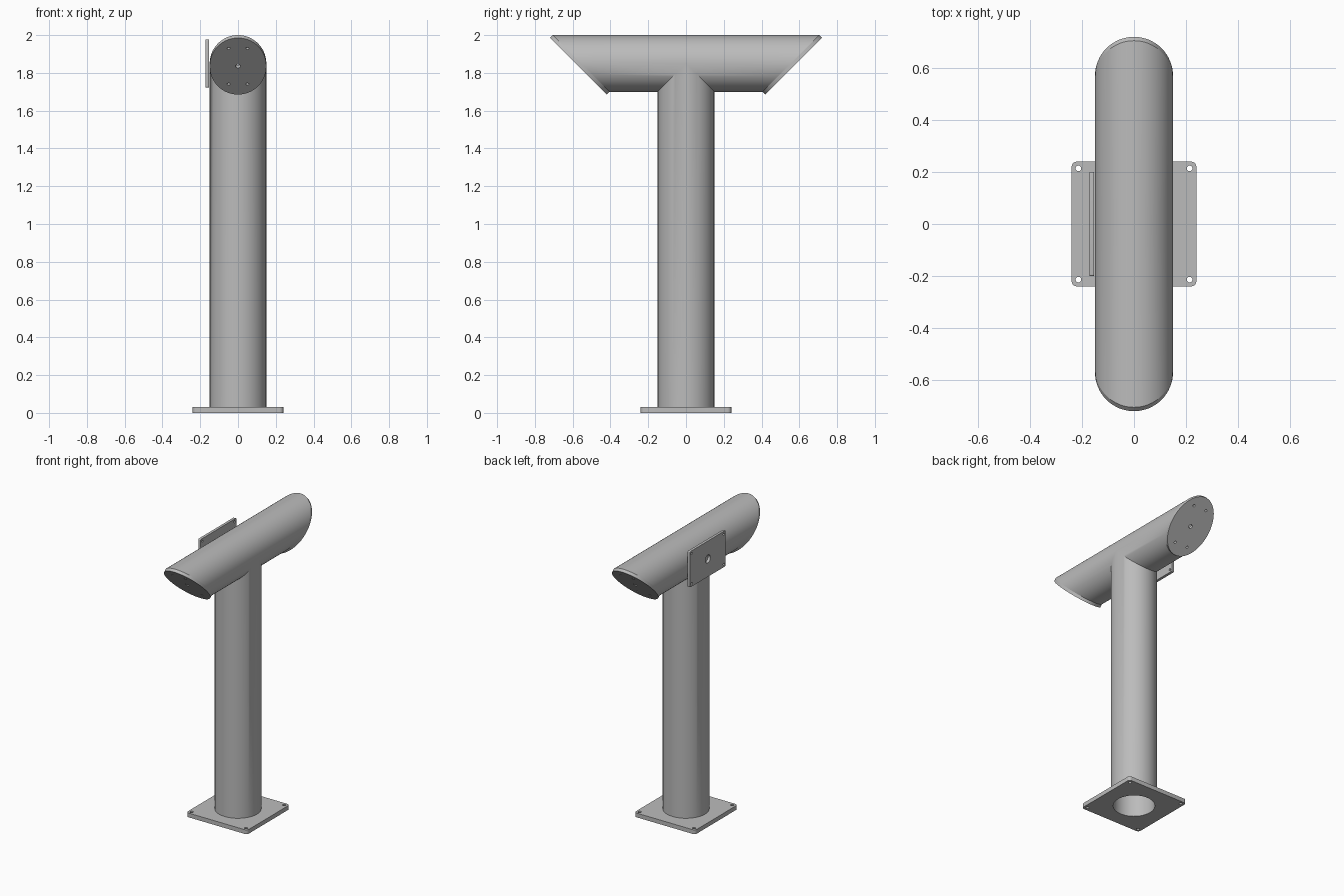
import bpy, bmesh
from math import sin, cos, pi, sqrt, radians
from mathutils import Matrix, Vector

cube = bpy.data.objects.get("Cube")
if cube:
    bpy.data.objects.remove(cube)

STEEL = (0.5, 0.5, 0.5, 1)
steel = bpy.data.materials.new("grey_steel")
steel.use_nodes = True
steel.diffuse_color = STEEL
steel.node_tree.nodes["Principled BSDF"].inputs["Base Color"].default_value = STEEL

SEGMENTS = 64
RADIUS, BORE = 0.15, 0.135     # tube outside and inside
AXIS_Z = 1.85                  # height of the crossbar axis
HALF = 0.555                   # half length of the crossbar along its axis
BASE_T, CAP_T, SIDE_T = 0.03, 0.021, 0.019


def finish(obj):
    obj.data.materials.clear()
    obj.data.materials.append(steel)
    bpy.ops.object.select_all(action='DESELECT')
    obj.select_set(True)
    bpy.context.view_layer.objects.active = obj
    bpy.ops.object.shade_smooth_by_angle(angle=radians(30))


def tee_skin(bm, r, inward):
    """Post and mitred crossbar meeting at a welded saddle line."""
    def strip(lower, upper, flip):
        for i in range(SEGMENTS):
            j = (i + 1) % SEGMENTS
            ring = [lower[i], lower[j], upper[j], upper[i]]
            bm.faces.new(ring[::-1] if flip else ring)

    circle = [(r * cos(2 * pi * i / SEGMENTS), r * sin(2 * pi * i / SEGMENTS))
              for i in range(SEGMENTS)]
    foot = [bm.verts.new((x, y, 0.005)) for x, y in circle]
    saddle = [bm.verts.new((x, y, AXIS_Z - abs(y))) for x, y in circle]
    strip(foot, saddle, inward)
    for side in (-1, 1):
        inner = [bm.verts.new((x, side * max(0, -h), AXIS_Z + h)) for x, h in circle]
        outer = [bm.verts.new((x, side * (HALF + h), AXIS_Z + h)) for x, h in circle]
        strip(inner, outer, (side > 0) != inward)


# Hollow post and crossbar
bm = bmesh.new()
tee_skin(bm, RADIUS, False)
tee_skin(bm, BORE, True)
bmesh.ops.remove_doubles(bm, verts=bm.verts, dist=0.0001)
mesh = bpy.data.meshes.new("post_and_crossbar")
bm.to_mesh(mesh)
bm.free()
tee = bpy.data.objects.new("post_and_crossbar", mesh)
bpy.context.collection.objects.link(tee)
finish(tee)


def ellipse(cx, cy, rx, ry, n=20):
    return [(cx + rx * cos(2 * pi * i / n), cy + ry * sin(2 * pi * i / n)) for i in range(n)]


def hole(cx, cy, r):
    return ellipse(cx, cy, r, r)


def corners(x, y):
    return [(sx * x, sy * y) for sx in (-1, 1) for sy in (-1, 1)]


def rounded_rect(hx, hy, r, steps=5):
    points = []
    for q, (sx, sy) in enumerate([(1, 1), (-1, 1), (-1, -1), (1, -1)]):
        for k in range(steps + 1):
            a = pi / 2 * (q + k / steps)
            points.append((sx * (hx - r) + r * cos(a), sy * (hy - r) + r * sin(a)))
    return points


def plate(name, outlines, thickness, u, v, centre):
    """Flat drilled plate: first outline is the rim, the rest are holes."""
    curve = bpy.data.curves.new(name, 'CURVE')
    curve.dimensions = '2D'
    curve.fill_mode = 'BOTH'
    curve.extrude = thickness / 2
    for outline in outlines:
        spline = curve.splines.new('POLY')
        spline.points.add(len(outline) - 1)
        for point, (x, y) in zip(spline.points, outline):
            point.co = (x, y, 0, 1)
        spline.use_cyclic_u = True
    obj = bpy.data.objects.new(name, curve)
    bpy.context.collection.objects.link(obj)
    u, v = Vector(u).normalized(), Vector(v).normalized()
    frame = Matrix((u, v, u.cross(v))).transposed().to_4x4()
    obj.matrix_world = Matrix.Translation(centre) @ frame
    bpy.ops.object.select_all(action='DESELECT')
    obj.select_set(True)
    bpy.context.view_layer.objects.active = obj
    bpy.ops.object.convert(target='MESH')
    obj = bpy.context.view_layer.objects.active
    bm = bmesh.new()
    bm.from_mesh(obj.data)
    bmesh.ops.remove_doubles(bm, verts=bm.verts, dist=0.00001)
    bmesh.ops.recalc_face_normals(bm, faces=bm.faces)
    bm.to_mesh(obj.data)
    bm.free()
    finish(obj)


# Base plate with cable opening and bolt holes
plate("base_plate",
      [rounded_rect(0.24, 0.24, 0.02), ellipse(0, 0, BORE, BORE, SEGMENTS)]
      + [hole(x, y, 0.011) for x, y in corners(0.214, 0.214)],
      BASE_T, (1, 0, 0), (0, 1, 0), (0, 0, BASE_T / 2))

# Slanted end caps, drilled for fixings
cap_outline = [ellipse(0, 0, RADIUS, RADIUS * sqrt(2), SEGMENTS), hole(0, 0, 0.013)]
cap_outline += [hole(x, y, 0.008) for x, y in corners(0.05, 0.134)]
for name, side in (("front_cap", -1), ("back_cap", 1)):
    shift = CAP_T / 2 / sqrt(2)
    plate(name, cap_outline, CAP_T, (-side, 0, 0), (0, side, 1),
          (0, side * (HALF + shift), AXIS_Z - shift))

# Mounting plate on the right side of the crossbar
plate("side_plate",
      [rounded_rect(0.2, 0.127, 0.006), hole(0, 0, 0.028)]
      + [hole(x, y, 0.008) for x, y in corners(0.18, 0.107)],
      SIDE_T, (0, 1, 0), (0, 0, 1), (-0.153 - SIDE_T / 2, 0, AXIS_Z))
